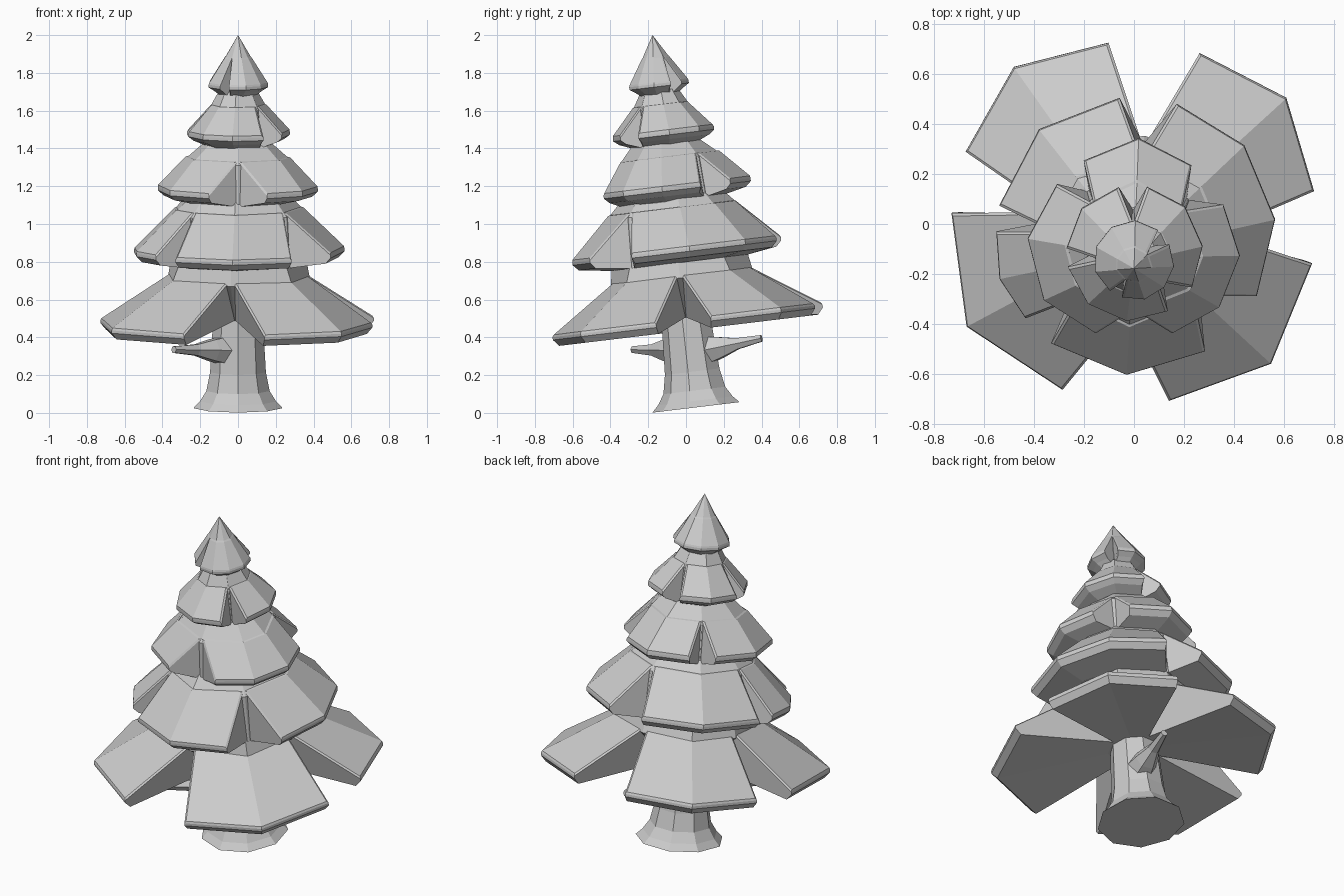
import bpy, bmesh
from math import sin, cos, tau, radians
from mathutils import Matrix, Vector

if "Cube" in bpy.data.objects:
    bpy.data.objects.remove(bpy.data.objects["Cube"])

# Whole tree leans slightly towards the front
LEAN = Matrix.Translation((0, 0.06, 0.03)) @ Matrix.Rotation(0.12, 4, 'X')


def polar(r, deg, z):
    a = radians(deg)
    return LEAN @ Vector((r * cos(a), r * sin(a), z))


def finish(bm, name):
    bmesh.ops.recalc_face_normals(bm, faces=bm.faces)
    me = bpy.data.meshes.new(name)
    bm.to_mesh(me)
    bm.free()
    bpy.context.collection.objects.link(bpy.data.objects.new(name, me))


def skin(rows, name, lip=0):
    """Skin between rows of points; a lip raises the top strip inside a thin rim."""
    bm = bmesh.new()
    vs = [[bm.verts.new(p) for p in row] for row in rows]
    n, top = len(vs[0]), []
    for a, b in zip(vs, vs[1:]):
        for i in range(n):
            j = (i + 1) % n
            f = bm.faces.new((a[i], a[j], b[j], b[i]))
            if i == 0:
                top.append(f)
    bm.faces.new(vs[0])
    bm.faces.new(vs[-1])
    bmesh.ops.recalc_face_normals(bm, faces=bm.faces)
    if lip:
        bmesh.ops.inset_region(bm, faces=top, thickness=0.01, depth=lip,
                               use_even_offset=True)
    bmesh.ops.remove_doubles(bm, verts=bm.verts, dist=0.0005)
    finish(bm, name)


# Each tier: neck z, neck r, shoulder z, shoulder r, edge z, edge r, mid bulge
TIERS = [(0.80, 0.36, 0.69, 0.38, 0.46, 0.73, 1.08),
         (1.14, 0.26, 1.04, 0.35, 0.84, 0.55, 1.03),
         (1.41, 0.18, 1.32, 0.26, 1.17, 0.39, 1.09),
         (1.69, 0.10, 1.60, 0.15, 1.465, 0.27, 1.02),
         (1.985, 0.0, 1.87, 0.066, 1.725, 0.155, 1.04)]
# Start and end angle of every bough in each tier
ARCS = [[(10, 69), (98, 157), (177, 247), (281, 347)],
        [(-27, 72), (96, 168), (179, 218), (233, 301)],
        [(-67, 24), (54, 121), (142, 247)],
        [(-31, 79), (103, 176), (192, 300)],
        [(-108, 25), (52, 232)]]

for t, (tier, arcs) in enumerate(zip(TIERS, ARCS)):
    neck_z, neck_r, sz, sr, edge_z, edge_r, bulge = tier
    tip = t == len(TIERS) - 1
    under_z, under_r = (0.48, 0.15) if t == 0 else (edge_z - 0.07, sr + 0.02)
    thick = 0.05 - 0.004 * t
    tuck = 0 if tip else 0.12      # how far boughs reach into the core
    core = []
    for b, (start, end) in enumerate(arcs):
        # end corners meet the neighbouring bough at the shoulder
        gap_before = (start - arcs[b - 1][1]) % 360
        gap_after = (arcs[(b + 1) % len(arcs)][0] - end) % 360
        n = max(2, round((end - start) / 35))
        cols = []
        for i in range(n + 1):
            ang = a = start + (end - start) * i / n
            r, s = edge_r * bulge, sr * bulge
            if i in (0, n):
                a += gap_after * 0.49 if i else -gap_before * 0.49
                r, s = edge_r, sr
            core.append((a, s))
            cols.append([polar(s - tuck * (r - s), a, sz + tuck * (sz - edge_z)),
                         polar(r, ang, edge_z),
                         polar(r, ang, edge_z - 0.015),
                         polar(r - 0.03, ang, edge_z - thick),
                         polar(under_r * 0.97, a, under_z)])
        skin(cols, f"bough_{t + 1}_{b + 1}", lip=0.002 if tip else 0.007)
    # Core cone joining this tier to the one below
    skin([[polar(under_r, a, under_z) for a, s in core],
          [polar(s, a, sz) for a, s in core],
          [polar(neck_r, a, neck_z) for a, s in core]], f"tier_core_{t + 1}")

# Trunk with flared foot
TRUNK = [(0, .24), (.035, .205), (.09, .17), (.19, .15), (.54, .13)]
skin([[polar(r, 40 * i - 90, z) for i in range(9)] for z, r in TRUNK], "trunk")


# Broken side branches
def stub(start, tip, name):
    start, tip = Vector(start), Vector(tip)
    turn = (tip - start).to_track_quat('Z', 'Y')
    skin([[start.lerp(tip, f) + turn @ Vector((r * cos(i * tau / 6), r * sin(i * tau / 6), 0))
           for i in range(6)]
          for f, r in [(0, .095), (.35, .065), (.62, .034), (1, .02)]], name)


stub((-0.03, 0.0, 0.33), (-0.34, -0.28, 0.335), "front_branch")
stub((0.03, 0.06, 0.32), (0.12, 0.40, 0.395), "back_branch")
